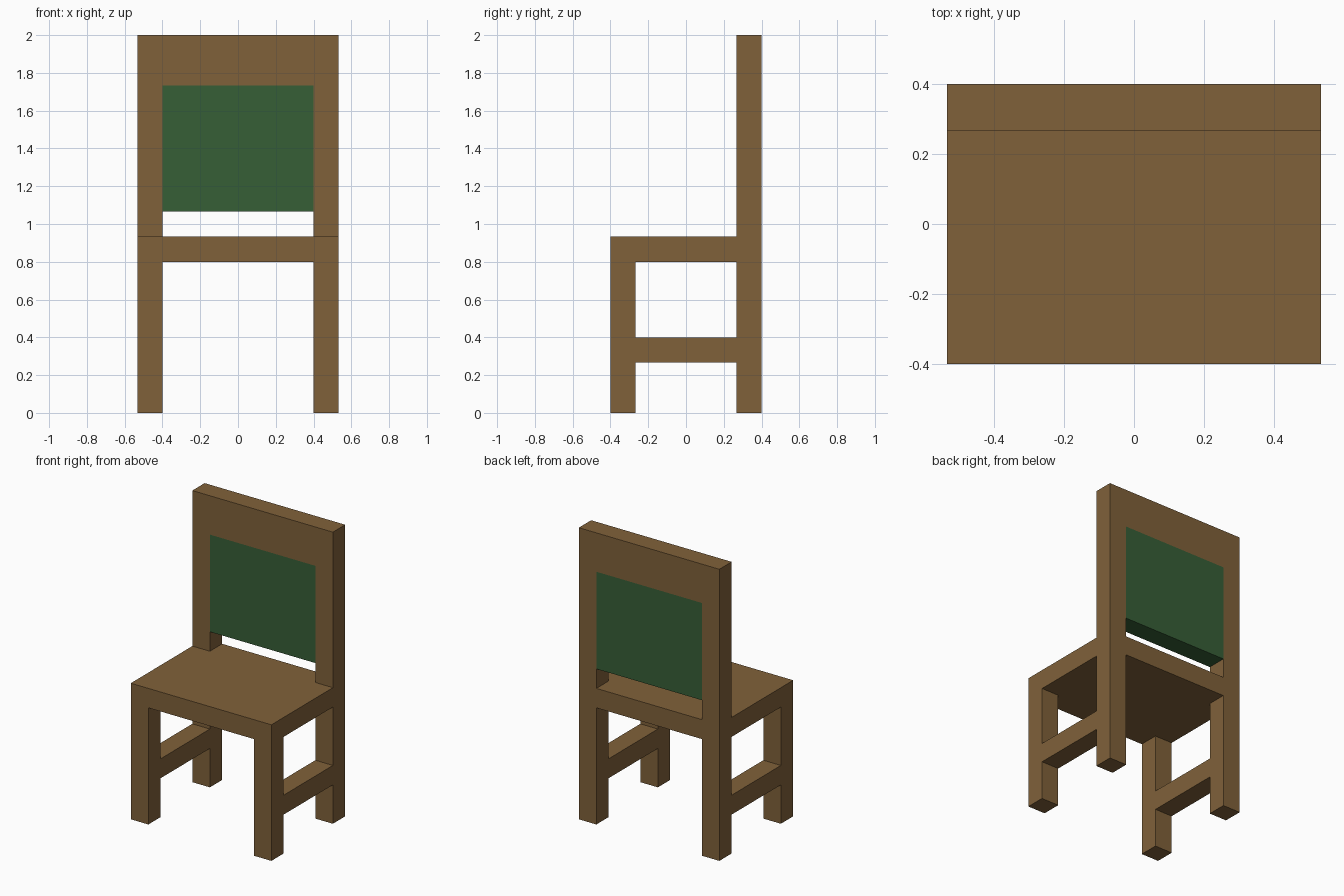
import bpy, bmesh
from mathutils import Vector

if "Cube" in bpy.data.objects:
    bpy.data.objects.remove(bpy.data.objects["Cube"])

U = 2 / 15  # the chair sits on a grid of fifteen units in height


def material(name, color):
    m = bpy.data.materials.new(name)
    m.diffuse_color = (*color, 1)
    m.use_nodes = True
    m.node_tree.nodes["Principled BSDF"].inputs["Base Color"].default_value = m.diffuse_color
    return m


wood = material("brown wood", (0.216, 0.120, 0.042))
green = material("green panel", (0.037, 0.112, 0.037))


def extrude_profile(name, points, z0, z1, mat):
    """Extrude an xy outline (grid units) from z0 to z1."""
    bm = bmesh.new()
    face = bm.faces.new([bm.verts.new((x * U, y * U, z0 * U)) for x, y in points])
    ext = bmesh.ops.extrude_face_region(bm, geom=[face])
    verts = [g for g in ext["geom"] if isinstance(g, bmesh.types.BMVert)]
    bmesh.ops.translate(bm, verts=verts, vec=Vector((0, 0, (z1 - z0) * U)))
    bmesh.ops.recalc_face_normals(bm, faces=bm.faces[:])
    mesh = bpy.data.meshes.new(name)
    bm.to_mesh(mesh)
    bm.free()
    mesh.materials.append(mat)
    obj = bpy.data.objects.new(name, mesh)
    bpy.context.collection.objects.link(obj)
    return obj


def box(name, x0, x1, y0, y1, z0, z1, mat=wood):
    return extrude_profile(name, [(x0, y0), (x1, y0), (x1, y1), (x0, y1)], z0, z1, mat)


# Seat, notched at the rear corners around the back posts
extrude_profile("seat", [(-4, -3), (4, -3), (4, 2), (3, 2),
                         (3, 3), (-3, 3), (-3, 2), (-4, 2)], 6, 7, wood)

# Legs, tall back posts and side stretchers on both sides
for side, x0 in (("left", -4), ("right", 3)):
    box(f"{side}_front_leg", x0, x0 + 1, -3, -2, 0, 6)
    box(f"{side}_back_post", x0, x0 + 1, 2, 3, 0, 15)
    box(f"{side}_stretcher", x0, x0 + 1, -2, 2, 2, 3)

# Backrest: top rail and flush green panel
box("top_rail", -3, 3, 2, 3, 13, 15)
box("back_panel", -3, 3, 2, 3, 8, 13, green)
